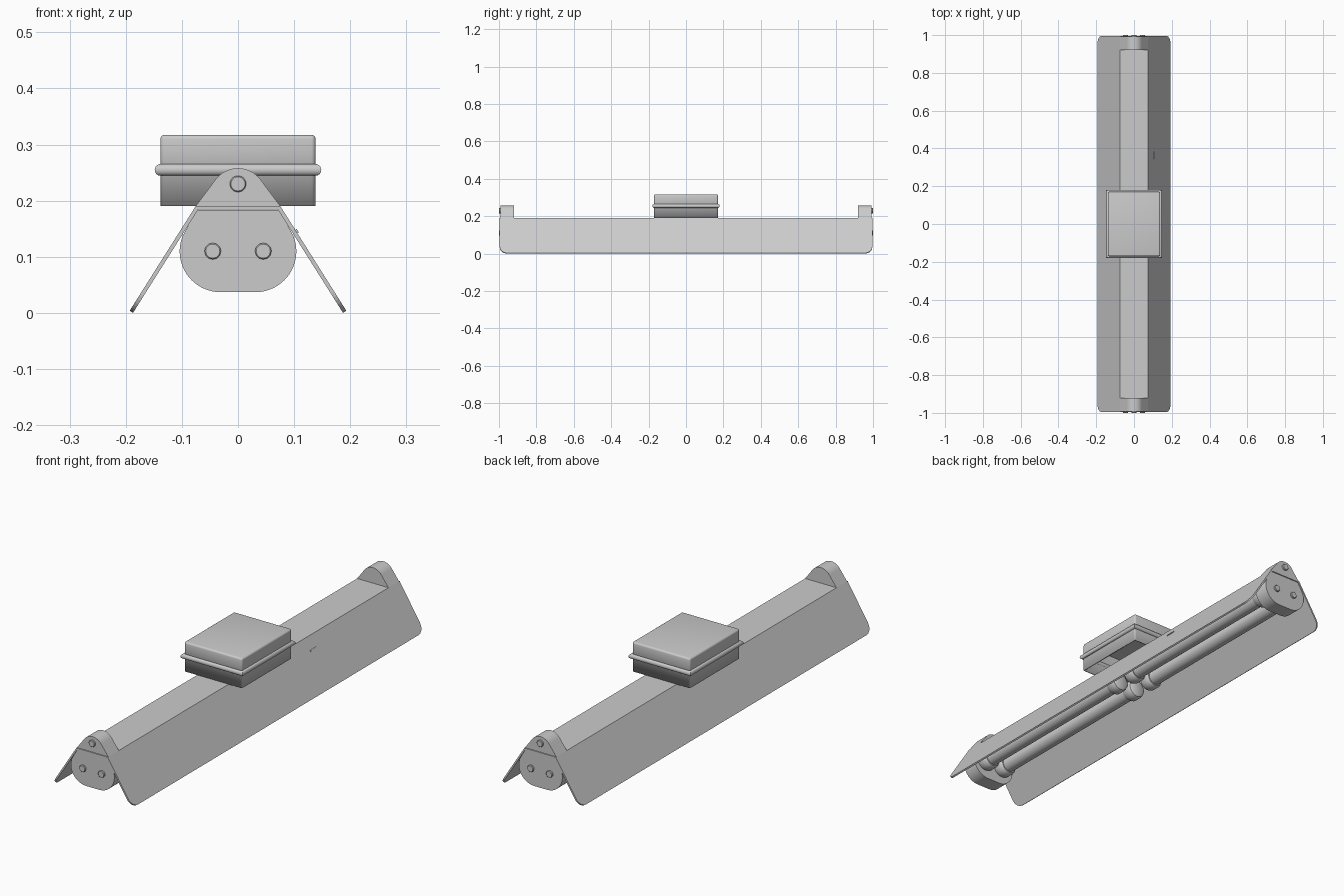
import bpy, bmesh
from math import sin, cos, pi, radians
from mathutils import Matrix, Vector

if "Cube" in bpy.data.objects:
    bpy.data.objects.remove(bpy.data.objects["Cube"])


def finish(bm, name, smooth=True):
    bmesh.ops.recalc_face_normals(bm, faces=bm.faces)
    me = bpy.data.meshes.new(name)
    bm.to_mesh(me)
    bm.free()
    ob = bpy.data.objects.new(name, me)
    bpy.context.collection.objects.link(ob)
    bpy.ops.object.select_all(action='DESELECT')
    ob.select_set(True)
    bpy.context.view_layer.objects.active = ob
    if smooth:
        bpy.ops.object.shade_smooth_by_angle(angle=radians(35))
    return ob


def arc(cx, cz, r, a0, a1, n):
    return [(cx + r * cos(radians(a0 + (a1 - a0) * i / n)),
             cz + r * sin(radians(a0 + (a1 - a0) * i / n))) for i in range(n + 1)]


def extrude_xz(name, pts, y0, y1):
    bm = bmesh.new()
    a = [bm.verts.new((x, y0, z)) for x, z in pts]
    b = [bm.verts.new((x, y1, z)) for x, z in pts]
    n = len(pts)
    bm.faces.new(a)
    bm.faces.new(b[::-1])
    for i in range(n):
        bm.faces.new((a[i], a[(i + 1) % n], b[(i + 1) % n], b[i]))
    return finish(bm, name)


def lathe_y(name, x, z, prof, n=32):
    """Revolve (radius, y) points about an axis along y."""
    bm = bmesh.new()
    rings = [[bm.verts.new((x + r * cos(2 * pi * i / n), y, z + r * sin(2 * pi * i / n)))
              for i in range(n)] for r, y in prof]
    for a, b in zip(rings, rings[1:]):
        for i in range(n):
            bm.faces.new((a[i], a[(i + 1) % n], b[(i + 1) % n], b[i]))
    bm.faces.new(rings[0])
    bm.faces.new(rings[-1])
    return finish(bm, name)


# Reflector: flat top with two sloping flaps, rounded at the lower corners
L, TOP, BOT = 0.996, Vector((0.075, 0, 0.191)), Vector((0.193, 0, 0.004))
slope = BOT - TOP
length = slope.length
R = 0.04
bm = bmesh.new()
edge = {}
for sx in (-1, 1):
    edge[sx] = [bm.verts.new((sx * TOP.x, y, TOP.z)) for y in (-L, L)]
    outline = arc(L - R, length - R, R, 0, 90, 8) + arc(-L + R, length - R, R, 90, 180, 8)
    flap = []
    for y, s in outline:
        p = TOP + slope * (s / length)
        flap.append(bm.verts.new((sx * p.x, y, p.z)))
    bm.faces.new([edge[sx][0], edge[sx][1]] + flap)
bm.faces.new((edge[-1][0], edge[1][0], edge[1][1], edge[-1][1]))
bmesh.ops.recalc_face_normals(bm, faces=bm.faces)
if [f for f in bm.faces if len(f.verts) == 4][0].normal.z < 0:
    bmesh.ops.reverse_faces(bm, faces=bm.faces)
me = bpy.data.meshes.new("reflector")
bm.to_mesh(me)
bm.free()
reflector = bpy.data.objects.new("reflector", me)
bpy.context.collection.objects.link(reflector)
sol = reflector.modifiers.new("thickness", 'SOLIDIFY')
sol.thickness, sol.offset, sol.use_even_offset = 0.007, -1, True

# Small raised tab on the right flap
bm = bmesh.new()
bmesh.ops.create_cube(bm, size=1, matrix=Matrix.Translation((0.104, 0.365, 0.145))
                      @ Matrix.Rotation(math_angle := radians(57.7), 4, 'Y')
                      @ Matrix.Diagonal((0.007, 0.04, 0.006, 1)))
finish(bm, "flap_tab", False)

# Half profiles of the end caps and the top brackets, mirrored in x
cap_half = arc(0.031, 0.110, 0.073, -90, 22, 20) + [(0.0735, 0.1835)]
cap = cap_half + [(-x, z) for x, z in reversed(cap_half)]
lug_half = [(0.075, 0.191)] + arc(0, 0.208, 0.050, 33, 90, 10)
lug = lug_half + [(-x, z) for x, z in reversed(lug_half[:-1])]

for s, end in ((-1, "front"), (1, "back")):
    extrude_xz(f"{end}_end_cap", cap, s * 0.925, s * 0.992)
    extrude_xz(f"{end}_bracket", lug, s * 0.92, s * 0.992)
    lathe_y(f"{end}_bracket_bolt", 0, 0.230,
            [(0.0145, s * 0.98), (0.0145, s * 0.998), (0.0125, s)], 24)
    for sx, side in ((-1, "left"), (1, "right")):
        lathe_y(f"{end}_{side}_bolt", sx * 0.045, 0.110,
                [(0.0145, s * 0.98), (0.0145, s * 0.998), (0.0125, s)], 24)
        # Lamp tube with a collar at each end
        lathe_y(f"{end}_{side}_tube", sx * 0.045, 0.110, [(0.032, s * 0.91), (0.032, s * 0.06)])
        lathe_y(f"{end}_{side}_outer_collar", sx * 0.045, 0.110,
                [(0.036, s * 0.93), (0.042, s * 0.915), (0.042, s * 0.885), (0.036, s * 0.875)])
        lathe_y(f"{end}_{side}_inner_collar", sx * 0.045, 0.110,
                [(0.036, s * 0.085), (0.042, s * 0.075), (0.042, s * 0.045),
                 (0.038, s * 0.034), (0.028, s * 0.028)])

# Junction box: open underneath, rounded top edges
bm = bmesh.new()
bmesh.ops.create_cube(bm, size=1, matrix=Matrix.Translation((0, 0, 0.254))
                      @ Matrix.Diagonal((0.277, 0.342, 0.127, 1)))
bmesh.ops.delete(bm, geom=[f for f in bm.faces if f.normal.z < -0.5], context='FACES_ONLY')
top = [e for e in bm.edges if all(v.co.z > 0.3 for v in e.verts)]
upright = [e for e in bm.edges if abs(e.verts[0].co.z - e.verts[1].co.z) > 0.1]
bmesh.ops.bevel(bm, geom=top + upright, offset=0.008, segments=4, profile=0.5, affect='EDGES')
bmesh.ops.recalc_face_normals(bm, faces=bm.faces)
if max(bm.faces, key=lambda f: f.calc_center_median().z).normal.z < 0:
    bmesh.ops.reverse_faces(bm, faces=bm.faces)
me = bpy.data.meshes.new("junction_box")
bm.to_mesh(me)
bm.free()
box = bpy.data.objects.new("junction_box", me)
bpy.context.collection.objects.link(box)
sol = box.modifiers.new("wall", 'SOLIDIFY')
sol.thickness, sol.offset = 0.007, -1
bpy.ops.object.select_all(action='DESELECT')
box.select_set(True)
bpy.context.view_layer.objects.active = box
bpy.ops.object.shade_smooth_by_angle(angle=radians(35))

# Rounded bead around the box, mitred at the corners
bm = bmesh.new()
n, r = 16, 0.0105
rings = [[bm.verts.new((sx * (0.138 + r * cos(2 * pi * i / n)),
                        sy * (0.170 + r * cos(2 * pi * i / n)),
                        0.255 + r * sin(2 * pi * i / n))) for i in range(n)]
         for sx, sy in ((-1, -1), (1, -1), (1, 1), (-1, 1))]
for k in range(4):
    a, b = rings[k], rings[(k + 1) % 4]
    for i in range(n):
        bm.faces.new((a[i], a[(i + 1) % n], b[(i + 1) % n], b[i]))
finish(bm, "box_bead")
